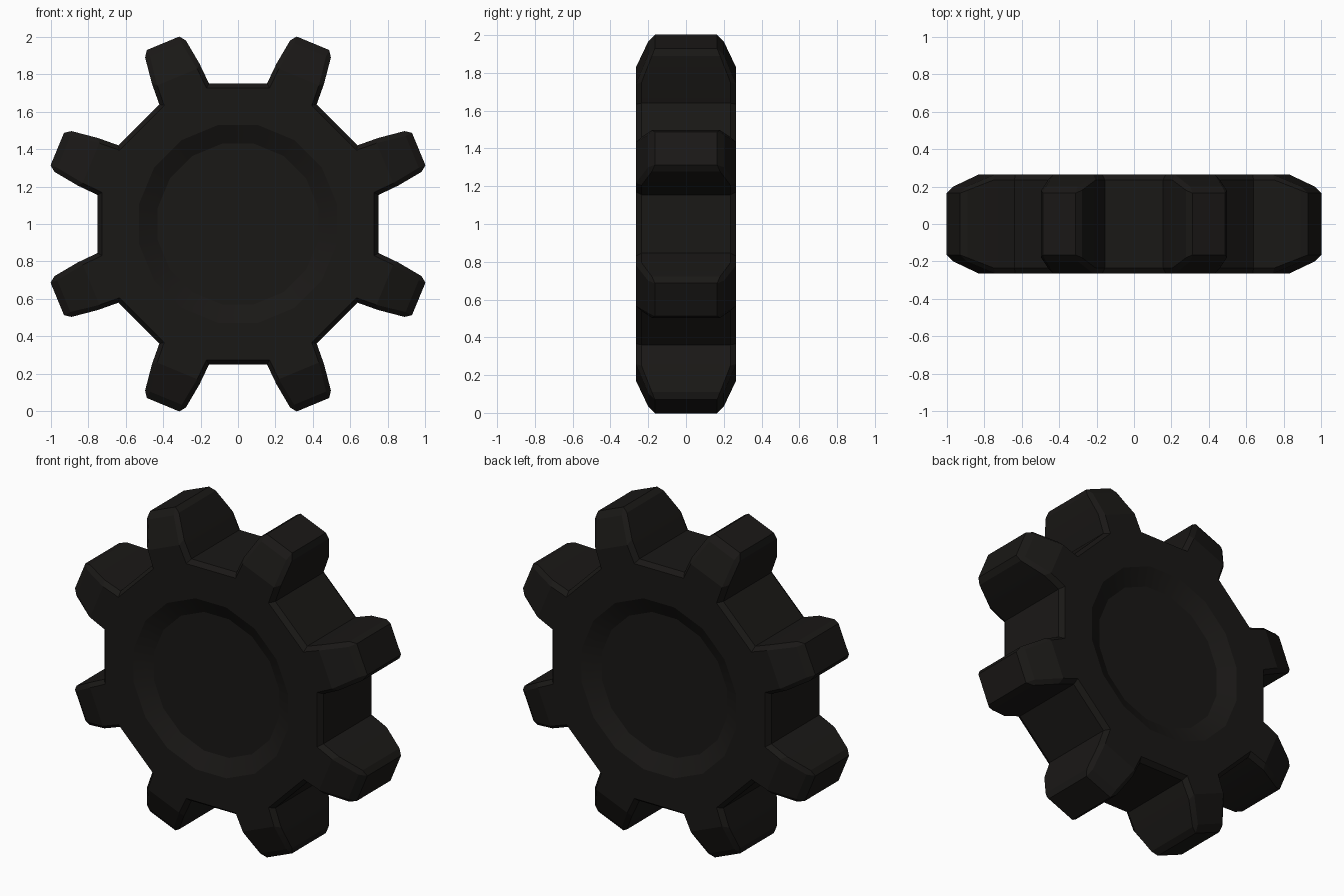
import bpy, bmesh
from math import cos, sin, pi

if "Cube" in bpy.data.objects:
    bpy.data.objects.remove(bpy.data.objects["Cube"])

TEETH = 8
CZ = 1.0

# half-tooth profiles: (radial distance, half width, half depth), root to tip
SIDE = [(0.752, 0.144, 0.235), (0.87, 0.138, 0.235), (1.013, 0.118, 0.18), (1.046, 0.094, 0.165)]
FACE = [(0.737, 0.122, 0.265), (0.85, 0.116, 0.265), (1.008, 0.092, 0.2), (1.008, 0.092, 0.2)]

bm = bmesh.new()


def gear_loop(profile, side):
    """Closed outline of all teeth, at the front (side -1) or back (side 1)."""
    loop = []
    for t in range(TEETH):
        a = (t + 0.5) * 2 * pi / TEETH
        for s, pts in ((-1, profile), (1, profile[::-1])):
            for u, v, y in pts:
                loop.append(bm.verts.new((u * cos(a) - s * v * sin(a), side * y,
                                          CZ + u * sin(a) + s * v * cos(a))))
    return loop


def circle_loop(r, y):
    n = TEETH * 2
    return [bm.verts.new((r * cos((i + 0.5) * 2 * pi / n), y,
                          CZ + r * sin((i + 0.5) * 2 * pi / n))) for i in range(n)]


def bridge(a, b):
    n = len(a)
    for i in range(n):
        j = (i + 1) % n
        bm.faces.new((a[i], a[j], b[j], b[i]))


# rim and chamfers
outer = {s: gear_loop(SIDE, s) for s in (-1, 1)}
bridge(outer[-1], outer[1])
for s in (-1, 1):
    inner = gear_loop(FACE, s)
    bridge(inner, outer[s])
    # tooth faces: flat base and sloping end
    for t in range(TEETH):
        p = inner[t * 8:t * 8 + 8]
        bm.faces.new((p[0], p[1], p[6], p[7]))
        bm.faces.new((p[1], p[2], p[5], p[6]))
    # hub face with shallow dished recess
    roots = [inner[t * 8 + k] for t in range(TEETH) for k in (0, 7)]
    lip = circle_loop(0.54, s * 0.265)
    floor = circle_loop(0.438, s * 0.21)
    bridge(roots, lip)
    bridge(lip, floor)
    bm.faces.new(floor)

bmesh.ops.remove_doubles(bm, verts=bm.verts[:], dist=0.0005)
bmesh.ops.recalc_face_normals(bm, faces=bm.faces[:])

mesh = bpy.data.meshes.new("gear_wheel")
bm.to_mesh(mesh)
bm.free()
gear = bpy.data.objects.new("gear_wheel", mesh)
bpy.context.collection.objects.link(gear)

# dark rubber-like colour
mat = bpy.data.materials.new("near_black")
mat.diffuse_color = (0.01, 0.009, 0.008, 1)
mat.use_nodes = True
mat.node_tree.nodes["Principled BSDF"].inputs["Base Color"].default_value = mat.diffuse_color
mesh.materials.append(mat)

bpy.context.view_layer.objects.active = gear
gear.select_set(True)
bpy.ops.object.shade_smooth_by_angle(angle=pi / 9)
